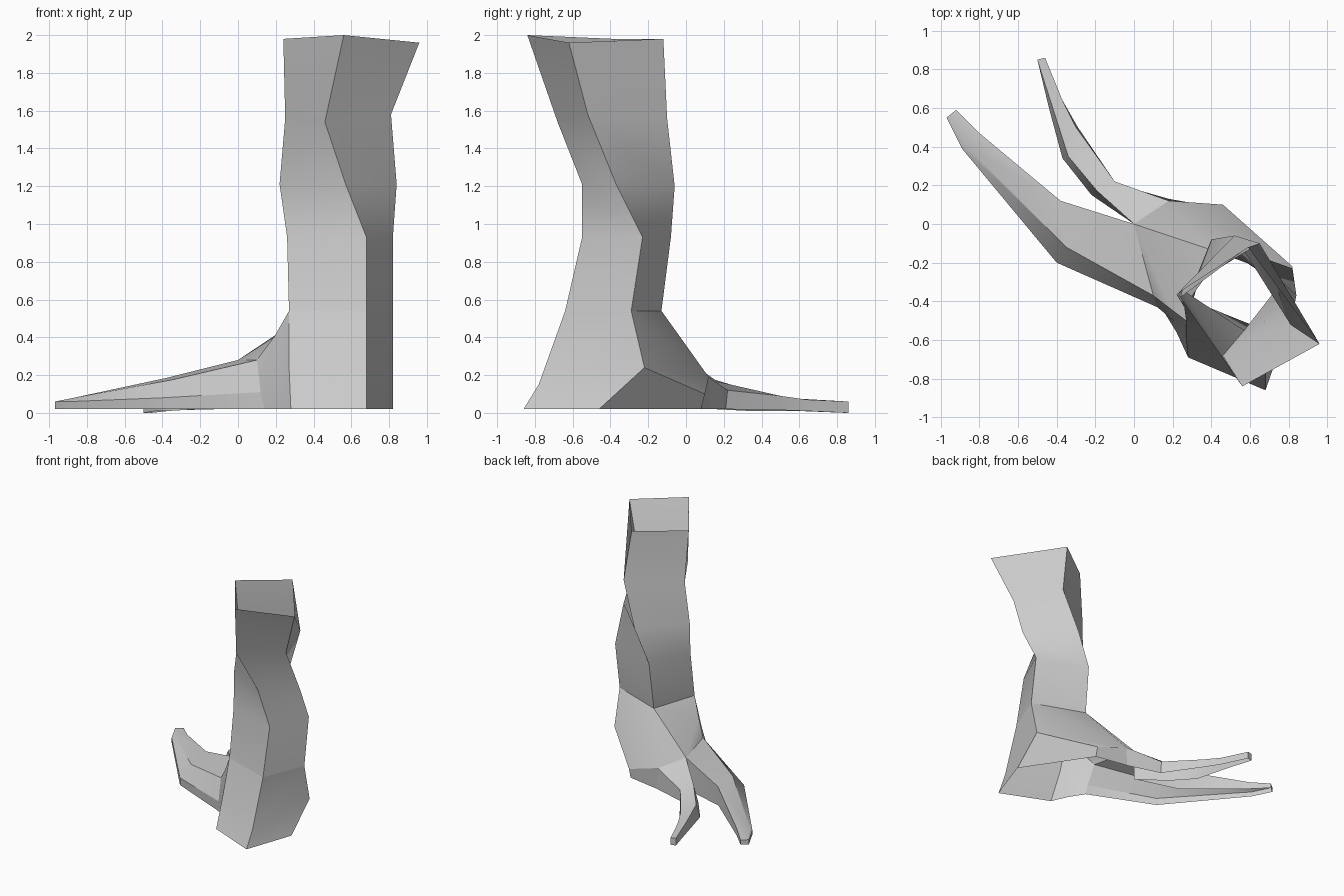
import bpy, bmesh

if "Cube" in bpy.data.objects:
    bpy.data.objects.remove(bpy.data.objects["Cube"])


def build(name, grids, faces=()):
    """Skin each grid (list of equal-length rows of points) with quads, add loose faces, weld."""
    bm = bmesh.new()
    polys = list(faces)
    for rows, closed in grids:
        n = len(rows[0])
        for a, b in zip(rows, rows[1:]):
            for i in range(n if closed else n - 1):
                j = (i + 1) % n
                polys.append((a[i], a[j], b[j], b[i]))
    for p in polys:
        bm.faces.new([bm.verts.new(co) for co in p])
    bmesh.ops.remove_doubles(bm, verts=bm.verts, dist=0.0005)
    bmesh.ops.recalc_face_normals(bm, faces=bm.faces)
    mesh = bpy.data.meshes.new(name)
    bm.to_mesh(mesh)
    bm.free()
    ob = bpy.data.objects.new(name, mesh)
    bpy.context.collection.objects.link(ob)
    bpy.ops.object.select_all(action='DESELECT')
    ob.select_set(True)
    bpy.context.view_layer.objects.active = ob
    bpy.ops.object.shade_smooth_by_angle()
    return ob


# Leg: open four-sided tube, rings from top to ankle (left, front, right, back)
leg = [
    [(.24, -.38, 1.98), (.56, -.84, 2.0), (.96, -.62, 1.96), (.59, -.12, 1.98)],
    [(.25, -.34, 1.56), (.46, -.68, 1.54), (.81, -.52, 1.58), (.65, -.10, 1.56)],
    [(.22, -.365, 1.21), (.57, -.55, 1.21), (.84, -.37, 1.21), (.52, -.06, 1.2)],
    [(.26, -.43, .93), (.68, -.55, .93), (.82, -.23, .93), (.40, -.08, .93)],
    [(.27, -.50, .54), (.68, -.64, .54), (.82, -.29, .54), (.39, -.13, .54)],
]
build("leg", [(leg, True)])

# Foot: heel and side walls wrap the ankle, open underneath
left, front, right, back = leg[-1]
web = (0, 0, .28)
side_top, side_base = (.18, .12, .19), (.18, .13, .02)
instep = (.19, -.44, .40)
outer = [(.10, -.37, .28), (.12, -.43, .11), (.14, -.43, .02)]
knob, knob_base = (.46, .10, .10), (.46, .08, .02)
heel = [
    [side_top, knob, knob_base],
    [right, (.82, -.22, .24), (.82, -.46, .02)],
    [front, (.68, -.78, .15), (.68, -.86, .02)],
    [left, (.27, -.59, .25), (.28, -.69, .02)],
    [instep, (.205, -.50, .21), (.22, -.56, .02)],
    outer,
]
build("foot", [(heel, False)], [
    (back, right, side_top, web),
    (back, web, instep, left),
    (web, outer[0], instep),
    (side_top, side_base, knob_base, knob),
])

# Large toe: open-bottomed sections from root to tip
large = [
    [(0, 0, .02), web] + outer,
    [(-.38, .11, .02), (-.38, .12, .185), (-.35, -.12, .175), (-.40, -.20, .08), (-.40, -.20, .02)],
    [(-.80, .47, .02), (-.80, .47, .08), (-.87, .40, .08), (-.89, .39, .06), (-.89, .39, .02)],
    [(-.92, .59, .02), (-.92, .59, .06), (-.945, .57, .06), (-.97, .55, .06), (-.97, .55, .02)],
]
build("large_toe", [(large, False)], [tuple(large[-1])])

# Small toe
small = [
    [(0, 0, .02), web, side_top, side_base],
    [(-.22, .15, .02), (-.19, .17, .165), (-.10, .22, .12), (-.10, .21, .02)],
    [(-.37, .34, .01), (-.34, .35, .11), (-.30, .50, .09), (-.29, .50, .015)],
    [(-.44, .60, .01), (-.42, .60, .075), (-.37, .64, .07), (-.37, .64, .01)],
    [(-.50, .85, 0), (-.50, .85, .06), (-.46, .86, .06), (-.46, .86, 0)],
]
build("small_toe", [(small, False)], [tuple(small[-1])])
